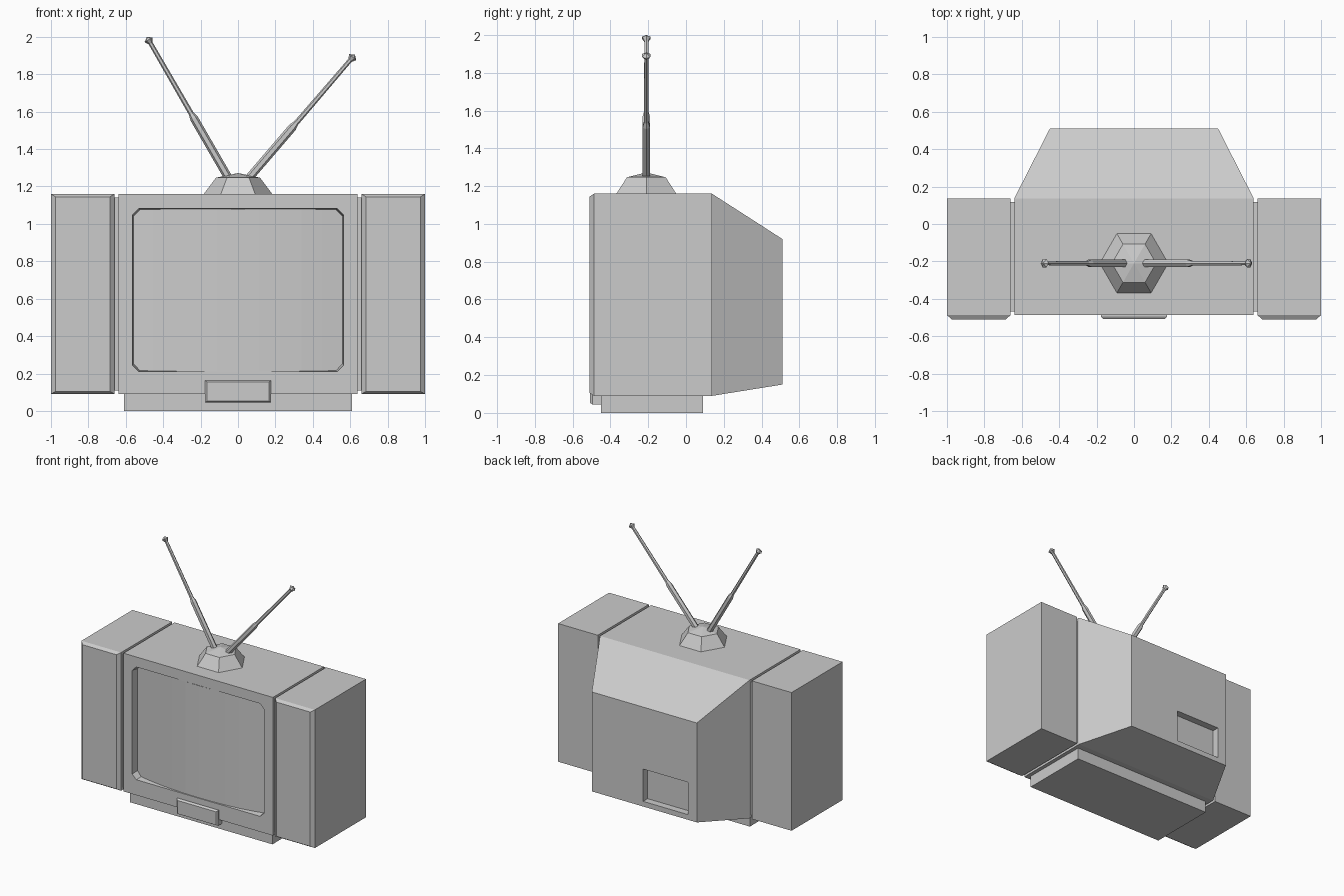
import bpy, bmesh, math
from mathutils import Vector

cube = bpy.data.objects.get("Cube")
if cube:
    bpy.data.objects.remove(cube, do_unlink=True)

GREY = (0.6, 0.6, 0.6, 1)
grey = bpy.data.materials.new("plain grey")
grey.use_nodes = True
grey.diffuse_color = GREY
grey.node_tree.nodes["Principled BSDF"].inputs["Base Color"].default_value = GREY


def loft(name, rings, caps=True):
    """Join matching rings of points into a skin, with optional end caps."""
    bm = bmesh.new()
    loops = [[bm.verts.new(p) for p in ring] for ring in rings]
    n = len(rings[0])
    for a, b in zip(loops, loops[1:]):
        for i in range(n if caps else n - 1):
            j = (i + 1) % n
            bm.faces.new((a[i], a[j], b[j], b[i]))
    if caps:
        bm.faces.new(loops[0])
        bm.faces.new(loops[-1])
        bmesh.ops.remove_doubles(bm, verts=bm.verts, dist=0.0001)
        bmesh.ops.recalc_face_normals(bm, faces=bm.faces)
    mesh = bpy.data.meshes.new(name)
    bm.to_mesh(mesh)
    bm.free()
    mesh.materials.append(grey)
    obj = bpy.data.objects.new(name, mesh)
    bpy.context.collection.objects.link(obj)
    return obj


def rect(x0, x1, z0, z1, y, cut=0):
    """Upright rectangle at depth y, with optional cut corners."""
    if not cut:
        return [(x0, y, z0), (x1, y, z0), (x1, y, z1), (x0, y, z1)]
    c = cut
    return [(x0 + c, y, z0), (x1 - c, y, z0), (x1, y, z0 + c), (x1, y, z1 - c),
            (x1 - c, y, z1), (x0 + c, y, z1), (x0, y, z1 - c), (x0, y, z0 + c)]


def box(name, x0, x1, y0, y1, z0, z1):
    return loft(name, [rect(x0, x1, z0, z1, y0), rect(x0, x1, z0, z1, y1)])


def carve(target, cutter):
    cutter.hide_render = True
    mod = target.modifiers.new("carve", 'BOOLEAN')
    mod.operation, mod.solver, mod.object = 'DIFFERENCE', 'EXACT', cutter
    bpy.context.view_layer.objects.active = target
    bpy.ops.object.modifier_apply(modifier=mod.name)
    bpy.data.objects.remove(cutter, do_unlink=True)


def spin(name, start, direction, profile, sides=6):
    """Faceted turned shape; profile holds (distance, radius) pairs."""
    d = Vector(direction).normalized()
    u = Vector((0, 1, 0))
    v = d.cross(u)
    rings = []
    for t, r in profile:
        ring = []
        for i in range(sides):
            a = math.tau * (i + 0.5) / sides
            ring.append(Vector(start) + d * t + u * (r * math.sin(a + math.pi / 6))
                        + v * (r * math.cos(a + math.pi / 6)))
        rings.append(ring)
    return loft(name, rings)


# Cabinet with tapered back
cabinet = loft("cabinet", [rect(-0.64, 0.64, 0.09, 1.16, -0.487),
                           rect(-0.64, 0.64, 0.09, 1.16, 0.137),
                           rect(-0.45, 0.45, 0.15, 0.92, 0.51)])
# Screen opening and rear socket recess
carve(cabinet, loft("screen_cutter", [rect(-0.567, 0.567, 0.208, 1.084, -0.50, 0.035),
                                      rect(-0.557, 0.557, 0.218, 1.074, -0.42, 0.035)]))
carve(cabinet, box("socket_cutter", -0.375, 0.01, 0.455, 0.6, 0.19, 0.44))

# Bulging screen
columns = 10
curve = []
for i in range(columns + 1):
    s = 2 * i / columns - 1
    curve.append((0.565 * s, -0.485 + 0.055 * s * s))
loft("screen", [[(x, y, z) for x, y in curve] for z in (0.212, 1.08)], caps=False)

# Plinth and front control panel
box("plinth", -0.61, 0.61, -0.45, 0.09, 0, 0.10)
loft("control_panel", [rect(-0.165, 0.165, 0.052, 0.155, -0.507),
                       rect(-0.177, 0.177, 0.045, 0.163, -0.495),
                       rect(-0.177, 0.177, 0.045, 0.163, -0.44)])

# Side speakers, each with a bevelled front and a recessed joint to the cabinet
for side, s in (("left", 1), ("right", -1)):
    def span(a, b):
        return sorted((s * a, s * b))
    loft(side + "_speaker", [rect(*span(0.685, 0.975), 0.105, 1.145, -0.51),
                             rect(*span(0.66, 1.0), 0.09, 1.16, -0.487),
                             rect(*span(0.66, 1.0), 0.09, 1.16, 0.137)])
    box(side + "_joint", *span(0.62, 0.68), -0.467, 0.117, 0.11, 1.14)

# Aerial stand
spin("aerial_stand", (0, -0.21, 1.15), (0, 0, 1),
     [(0, 0.187), (0.01, 0.183), (0.097, 0.118), (0.122, 0.0)])

# Telescopic aerials
for name, foot, knee, tip in (("right_aerial", (-0.045, 1.235), (-0.25, 1.59), (-0.487, 2.0)),
                              ("left_aerial", (0.05, 1.235), (0.31, 1.54), (0.625, 1.905))):
    a, k, t = (Vector((x, -0.21, z)) for x, z in (foot, knee, tip))
    reach, total = (k - a).length, (t - a).length
    spin(name, a, t - a, [(0, 0.022), (reach - 0.03, 0.022), (reach, 0.014),
                          (total - 0.04, 0.012), (total - 0.018, 0.025), (total, 0.0)])
